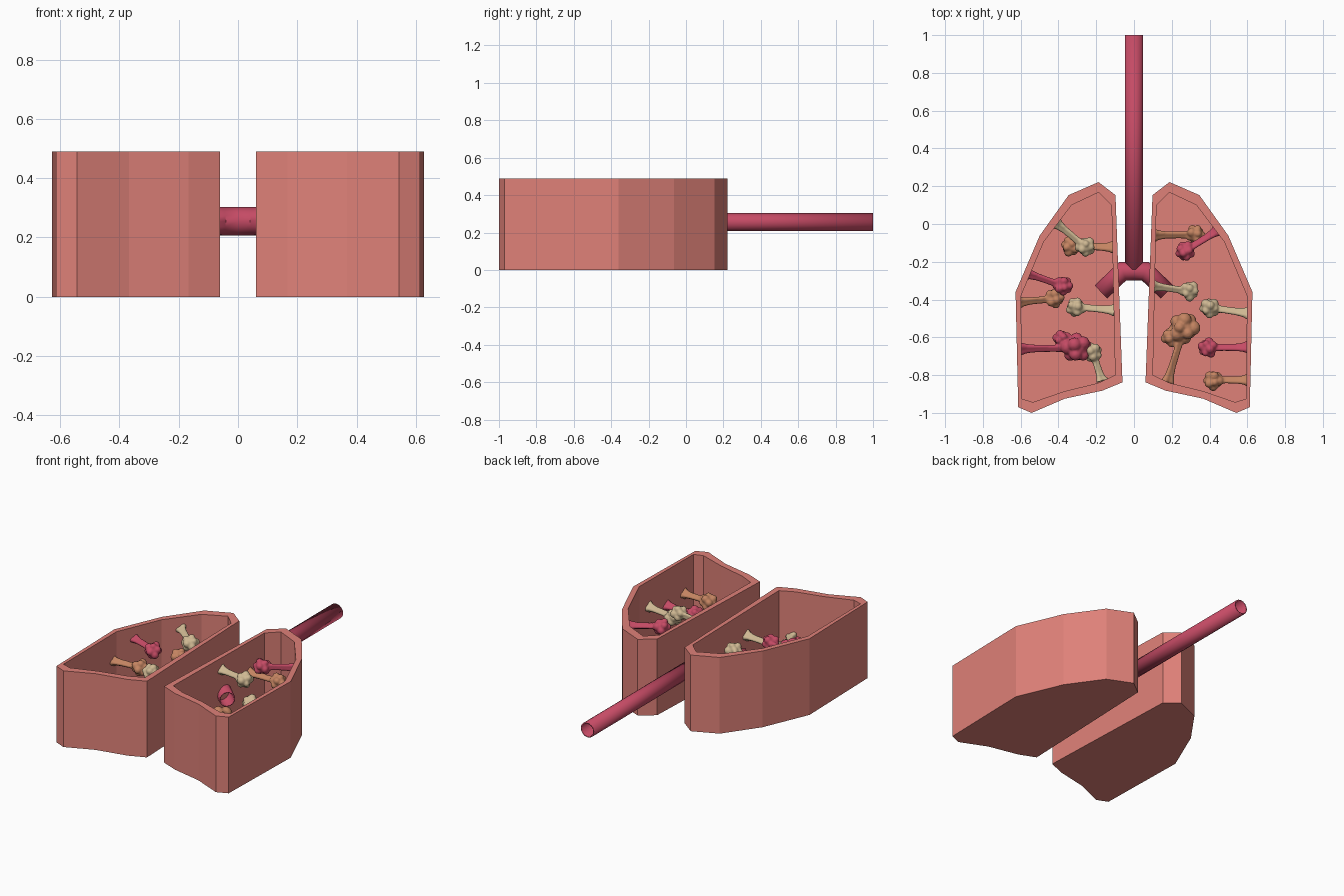
import bpy, bmesh, math, random
from mathutils import Vector, Matrix

if "Cube" in bpy.data.objects:
    bpy.data.objects.remove(bpy.data.objects["Cube"])

random.seed(4)


def mat(name, c):
    m = bpy.data.materials.new(name)
    m.diffuse_color = (*c, 1)
    m.use_nodes = True
    m.node_tree.nodes["Principled BSDF"].inputs["Base Color"].default_value = m.diffuse_color
    return m


LUNG = mat("lung_pink", (0.74, 0.22, 0.19))
RED = mat("crimson", (0.56, 0.07, 0.13))
CREAM = mat("cream", (0.62, 0.48, 0.29))
ORANGE = mat("orange", (0.55, 0.23, 0.12))


def finish(name, bm, m, smooth=None):
    bmesh.ops.recalc_face_normals(bm, faces=bm.faces)
    me = bpy.data.meshes.new(name)
    bm.to_mesh(me)
    bm.free()
    me.materials.append(m)
    ob = bpy.data.objects.new(name, me)
    bpy.context.collection.objects.link(ob)
    if smooth:
        bpy.context.view_layer.objects.active = ob
        ob.select_set(True)
        bpy.ops.object.shade_smooth_by_angle(angle=math.radians(smooth))
        ob.select_set(False)
    return ob


def sweep(bm, pts, radii, n=16, lobes=0.0, cap=False):
    """Tube along a path, optionally with a three-lobed section."""
    pts = [Vector(p) for p in pts]
    rings = []
    for i, p in enumerate(pts):
        a = (p - pts[i - 1]).normalized() if i else Vector()
        b = (pts[i + 1] - p).normalized() if i < len(pts) - 1 else Vector()
        t = (a + b).normalized()
        side = t.cross(Vector((0, 0, 1))).normalized()
        up = side.cross(t)
        stretch = 1 / max(0.5, t.dot(a if i else b))
        ring = []
        for k in range(n):
            w = 2 * math.pi * k / n
            r = radii[i] * (1 + lobes * math.cos(3 * w))
            ring.append(bm.verts.new(p + side * r * stretch * math.cos(w) + up * r * math.sin(w)))
        rings.append(ring)
    for r0, r1 in zip(rings, rings[1:]):
        for k in range(n):
            j = (k + 1) % n
            bm.faces.new((r0[k], r0[j], r1[j], r1[k]))
    if cap:
        bm.faces.new(rings[0])
        bm.faces.new(rings[-1])


# Open-topped lung trays
OUTER = [(.098, .153), (.188, .222), (.346, .153), (.5, -.063), (.627, -.36),
         (.613, -.97), (.542, -1), (.367, -.925), (.167, -.882), (.061, -.838)]
INNER = [(.119, .1), (.188, .167), (.33, .1), (.478, -.095), (.598, -.38),
         (.594, -.925), (.535, -.943), (.367, -.885), (.19, -.842), (.1, -.8)]
HEIGHT, FLOOR = 0.49, 0.03


def lung(name, s):
    bm = bmesh.new()
    loops = [[bm.verts.new((s * x, y, z)) for x, y in prof]
             for prof, z in ((OUTER, 0), (OUTER, HEIGHT), (INNER, HEIGHT), (INNER, FLOOR))]
    n = len(OUTER)
    for a, b in zip(loops, loops[1:]):
        for i in range(n):
            j = (i + 1) % n
            bm.faces.new((a[i], a[j], b[j], b[i]))
    bm.faces.new(loops[0])
    bm.faces.new(loops[-1])
    finish(name, bm, LUNG)


lung("right_lung", 1)
lung("left_lung", -1)

# Hollow windpipe and its two branches
TZ = 0.255


def pipe(name, pts):
    bm = bmesh.new()
    sweep(bm, [(x, y, TZ) for x, y in pts], [0.048] * len(pts))
    ob = finish(name, bm, RED, 40)
    sol = ob.modifiers.new("wall", 'SOLIDIFY')
    sol.thickness = 0.008
    sol.offset = -1


pipe("windpipe", [(0, 1), (0, -.24)])
pipe("bronchi", [(-.175, -.36), (-.06, -.25), (0, -.25), (.06, -.25), (.175, -.36)])


# Lumpy air sac clusters on grooved stalks flaring into the wall
def sac(name, m, wall, tip, z, r=0.055, extra=None):
    bm = bmesh.new()
    a, b = Vector((*wall, z)), Vector((*tip, z))
    d = (b - a).normalized()
    a -= d * 0.008
    pts = [a.lerp(b, f) for f in (0, .12, .3, .6, 1)]
    sweep(bm, pts, [.036, .024, .019, .018, .02], 24, 0.22, True)
    centres = [(b, r)] + ([(Vector((*extra, z - .01)), r * .6)] if extra else [])
    for c, rad in centres:
        spin = random.random() * 6
        bmesh.ops.create_icosphere(bm, subdivisions=2, radius=rad * .75,
                                   matrix=Matrix.Translation(c))
        # Evenly spread lobes around the core
        for k in range(11):
            h = 1 - 2 * (k + .5) / 11
            w = spin + k * 2.4
            q = math.sqrt(1 - h * h)
            o = Vector((q * math.cos(w), q * math.sin(w), h))
            bmesh.ops.create_icosphere(bm, subdivisions=2,
                                       radius=rad * random.uniform(.36, .48),
                                       matrix=Matrix.Translation(c + o * rad * .6))
    ob = finish(name, bm, m)
    rm = ob.modifiers.new("merge", 'REMESH')
    rm.mode = 'VOXEL'
    rm.voxel_size = 0.006
    rm.use_smooth_shade = True
    sm = ob.modifiers.new("soften", 'SMOOTH')
    sm.factor = 0.5
    sm.iterations = 3


SACS = [
    # left lung
    ("left_sac_1", CREAM, (-.405, .005), (-.257, -.12), .41),
    ("left_sac_2", ORANGE, (-.115, -.127), (-.335, -.118), .30),
    ("left_sac_3", RED, (-.56, -.26), (-.375, -.325), .41),
    ("left_sac_4", ORANGE, (-.603, -.41), (-.42, -.392), .31),
    ("left_sac_5", CREAM, (-.11, -.46), (-.31, -.44), .33),
    ("left_sac_6", RED, (-.597, -.656), (-.304, -.656), .22, .085, (-.38, -.61)),
    ("left_sac_7", CREAM, (-.175, -.825), (-.22, -.68), .2),
    # right lung
    ("right_sac_1", ORANGE, (.115, -.055), (.325, -.055), .29),
    ("right_sac_2", RED, (.44, -.04), (.27, -.145), .41),
    ("right_sac_3", CREAM, (.108, -.325), (.293, -.354), .41),
    ("right_sac_4", CREAM, (.597, -.475), (.4, -.445), .32),
    ("right_sac_5", ORANGE, (.175, -.83), (.263, -.55), .22, .085, (.195, -.6)),
    ("right_sac_6", RED, (.597, -.656), (.39, -.656), .26),
    ("right_sac_7", ORANGE, (.595, -.83), (.42, -.827), .27),
]
for s in SACS:
    sac(*s)
